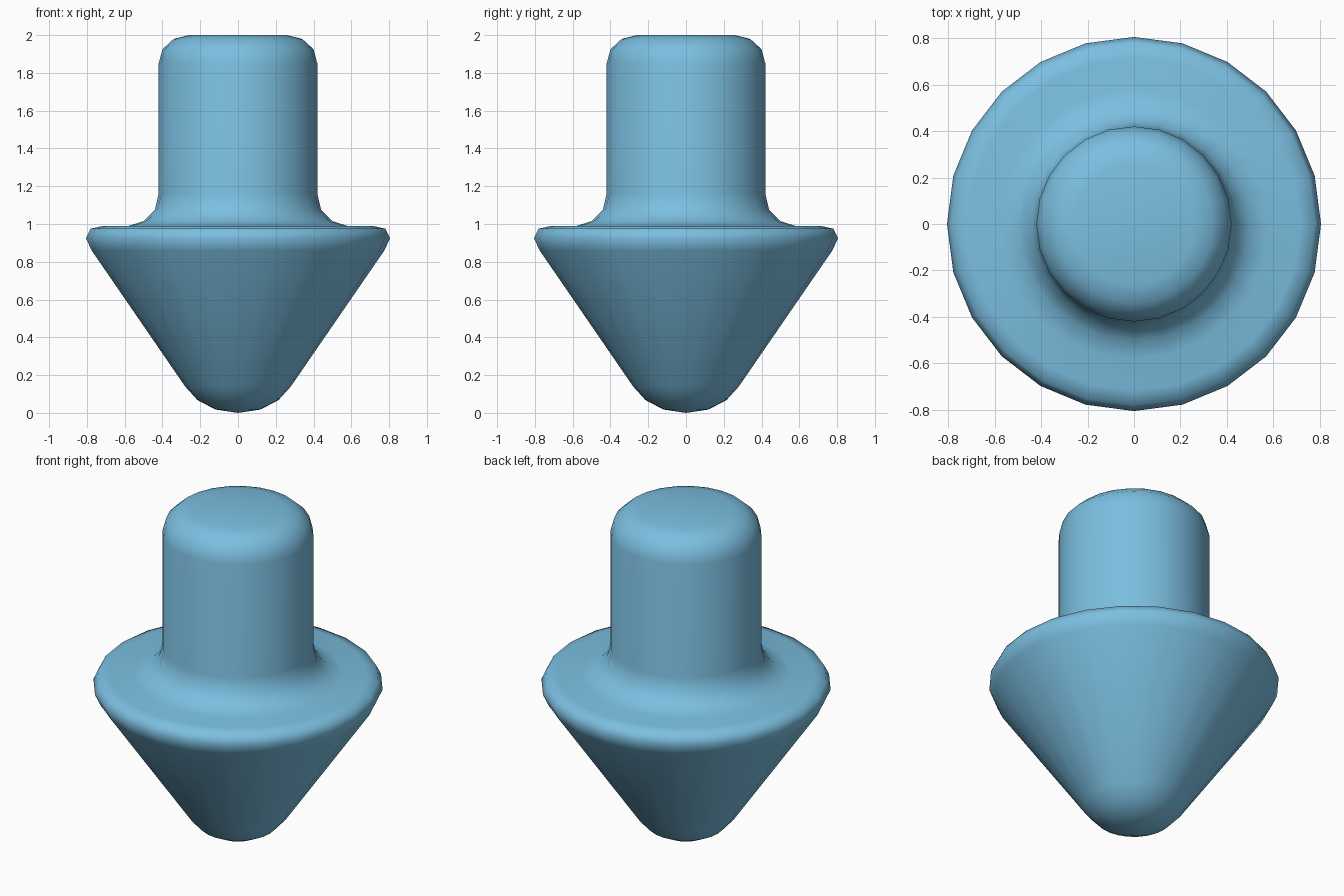
import bpy, bmesh
from math import tau

if "Cube" in bpy.data.objects:
    bpy.data.objects.remove(bpy.data.objects["Cube"])

SEGMENTS = 24

# Half profile (radius, height) from rounded tip to rounded stem top
PROFILE = [
    (0, 0), (0.12, 0.018), (0.215, 0.068), (0.28, 0.14),   # blunt tip
    (0.775, 0.86), (0.805, 0.925), (0.78, 0.975), (0.715, 0.99),  # cone and rim
    (0.58, 0.99), (0.50, 1.015), (0.44, 1.075), (0.42, 1.16),  # shoulder fillet
    (0.42, 1.85), (0.40, 1.925), (0.34, 1.98), (0.26, 2.0), (0, 2.0),  # stem
]


def lathe(name, profile, material):
    bm = bmesh.new()
    verts = [bm.verts.new((0, r, z)) for r, z in profile]
    edges = [bm.edges.new(pair) for pair in zip(verts, verts[1:])]
    bmesh.ops.spin(bm, geom=verts + edges, cent=(0, 0, 0), axis=(0, 0, 1),
                   angle=tau, steps=SEGMENTS, use_duplicate=False)
    bmesh.ops.remove_doubles(bm, verts=bm.verts, dist=0.0005)
    bmesh.ops.recalc_face_normals(bm, faces=bm.faces)
    for face in bm.faces:
        face.smooth = True
    mesh = bpy.data.meshes.new(name)
    bm.to_mesh(mesh)
    bm.free()
    mesh.materials.append(material)
    obj = bpy.data.objects.new(name, mesh)
    bpy.context.collection.objects.link(obj)
    return obj


# Light blue finish
blue = bpy.data.materials.new("light_blue")
blue.diffuse_color = (0.2, 0.52, 0.75, 1)
blue.use_nodes = True
blue.node_tree.nodes["Principled BSDF"].inputs["Base Color"].default_value = blue.diffuse_color

lathe("stemmed_cone", PROFILE, blue)
